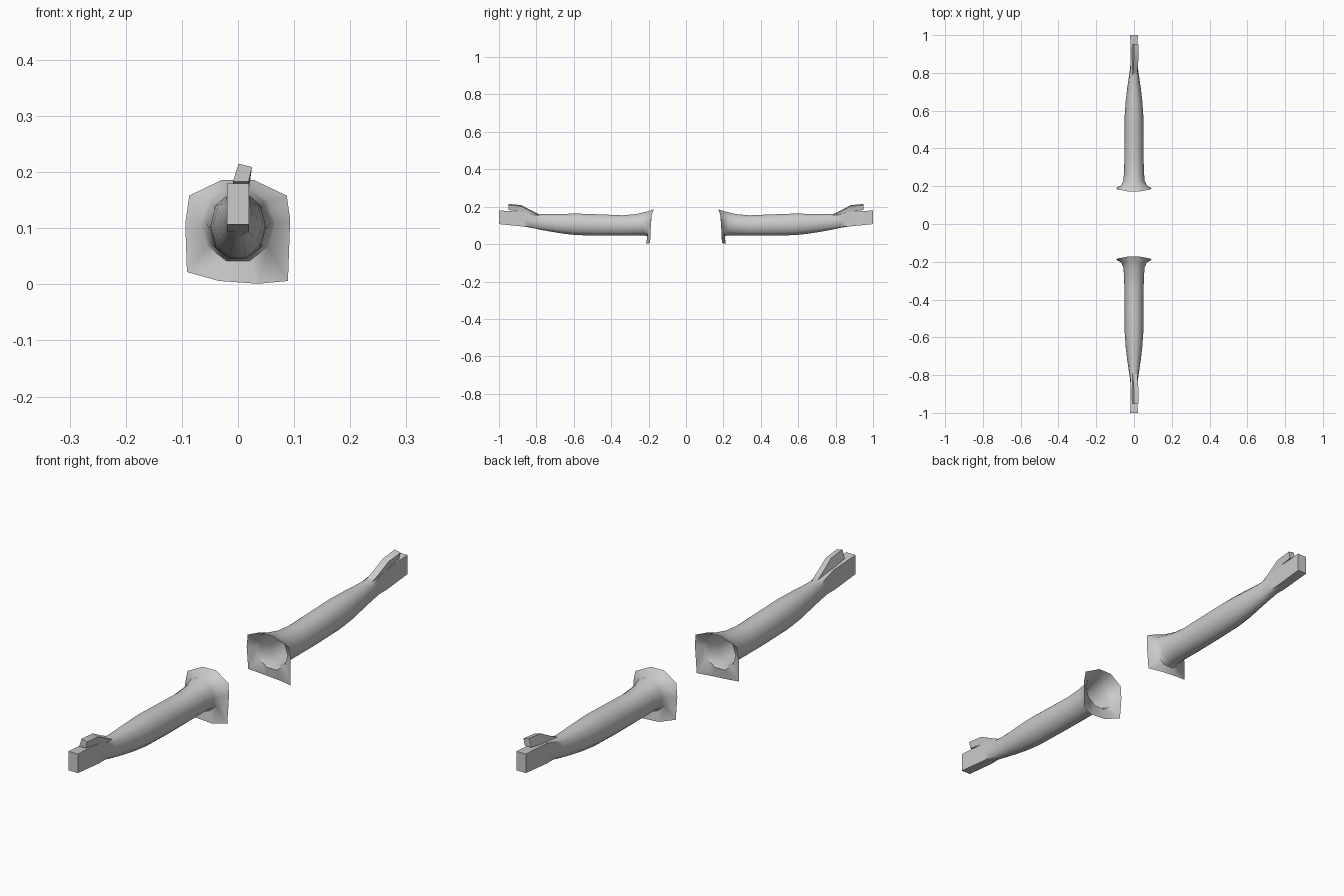
import bpy, bmesh, math

if "Cube" in bpy.data.objects:
    bpy.data.objects.remove(bpy.data.objects["Cube"])

skin = bpy.data.materials.new("light_grey")
skin.diffuse_color = (0.6, 0.6, 0.6, 1)
skin.use_nodes = True
skin.node_tree.nodes["Principled BSDF"].inputs["Base Color"].default_value = skin.diffuse_color

# flared shoulder opening: (x, distance from centre, z), ten points from +x upwards
RIM = [(.093, .187, .115), (.087, .183, .158), (.028, .172, .186), (-.029, .172, .186),
       (-.087, .183, .158), (-.094, .187, .108), (-.091, .192, .022), (-.034, .212, .006),
       (.036, .212, .001), (.089, .192, .006)]

# arm sections: distance, half width, z bottom, z top, squareness
SECTIONS = [(.205, .067, .042, .175, 0), (.228, .057, .047, .170, 0), (.27, .053, .046, .160, 0),
            (.34, .051, .045, .154, 0), (.46, .050, .045, .159, 0), (.58, .049, .048, .163, 0),
            (.65, .044, .055, .162, 0), (.72, .036, .066, .160, 0), (.78, .027, .077, .160, .2),
            (.83, .020, .088, .166, .6), (.87, .019, .094, .172, 1), (1.0, .020, .107, .180, 1)]

# thumb sections: distance, z bottom, z top, x centre at bottom, x centre at top
THUMB = [(.78, .125, .154, .000, .004), (.83, .145, .178, .002, .008),
         (.88, .172, .205, .004, .012), (.95, .183, .212, .005, .013)]


def section(d, w, z0, z1, sq):
    """Ten-sided ring that blends from an ellipse to a rectangle."""
    ring = []
    for i in range(10):
        a = math.radians(36 * i)
        c, s = math.cos(a), math.sin(a)
        m = max(abs(c), abs(s))
        if i % 5 in (1, 4):          # the diagonal points become the corners
            bx, bz = math.copysign(1, c), math.copysign(1, s)
        else:
            bx, bz = c / m, s / m
        x, z = c + (bx - c) * sq, s / .951 + (bz - s / .951) * sq
        ring.append((x * w, d, (z0 + z1) / 2 + z * (z1 - z0) / 2))
    return ring


def loft(name, rings, side, cap_start):
    """Skin the rings, on the front (side -1) or back (side 1) half."""
    bm = bmesh.new()
    loops = [[bm.verts.new((x, side * y, z)) for x, y, z in r] for r in rings]
    n = len(loops[0])
    for a, b in zip(loops, loops[1:]):
        for i in range(n):
            j = (i + 1) % n
            f = (a[i], a[j], b[j], b[i])
            bm.faces.new(f if side < 0 else f[::-1])
    bm.faces.new(loops[-1] if side < 0 else loops[-1][::-1])
    if cap_start:
        bm.faces.new(loops[0][::-1] if side < 0 else loops[0])
    # orient outward using the closed tip face
    bm.faces.ensure_lookup_table()
    bm.normal_update()
    tip = bm.faces[-2 if cap_start else -1]
    if tip.normal.y * side < 0:
        bmesh.ops.reverse_faces(bm, faces=bm.faces[:])
    me = bpy.data.meshes.new(name)
    bm.to_mesh(me)
    bm.free()
    me.materials.append(skin)
    ob = bpy.data.objects.new(name, me)
    bpy.context.collection.objects.link(ob)
    bpy.ops.object.select_all(action='DESELECT')
    ob.select_set(True)
    bpy.context.view_layer.objects.active = ob
    bpy.ops.object.shade_smooth_by_angle(angle=math.radians(50))


arm_rings = [RIM] + [section(*s) for s in SECTIONS]
thumb_rings = [[(b + .014, d, z0), (t + .012, d, z1 - .003), (t - .012, d, z1 + .003),
                (b - .014, d, z0)] for d, z0, z1, b, t in THUMB]

for label, side in (("front", -1), ("back", 1)):
    loft(label + "_arm", arm_rings, side, False)
    loft(label + "_thumb", thumb_rings, side, True)
